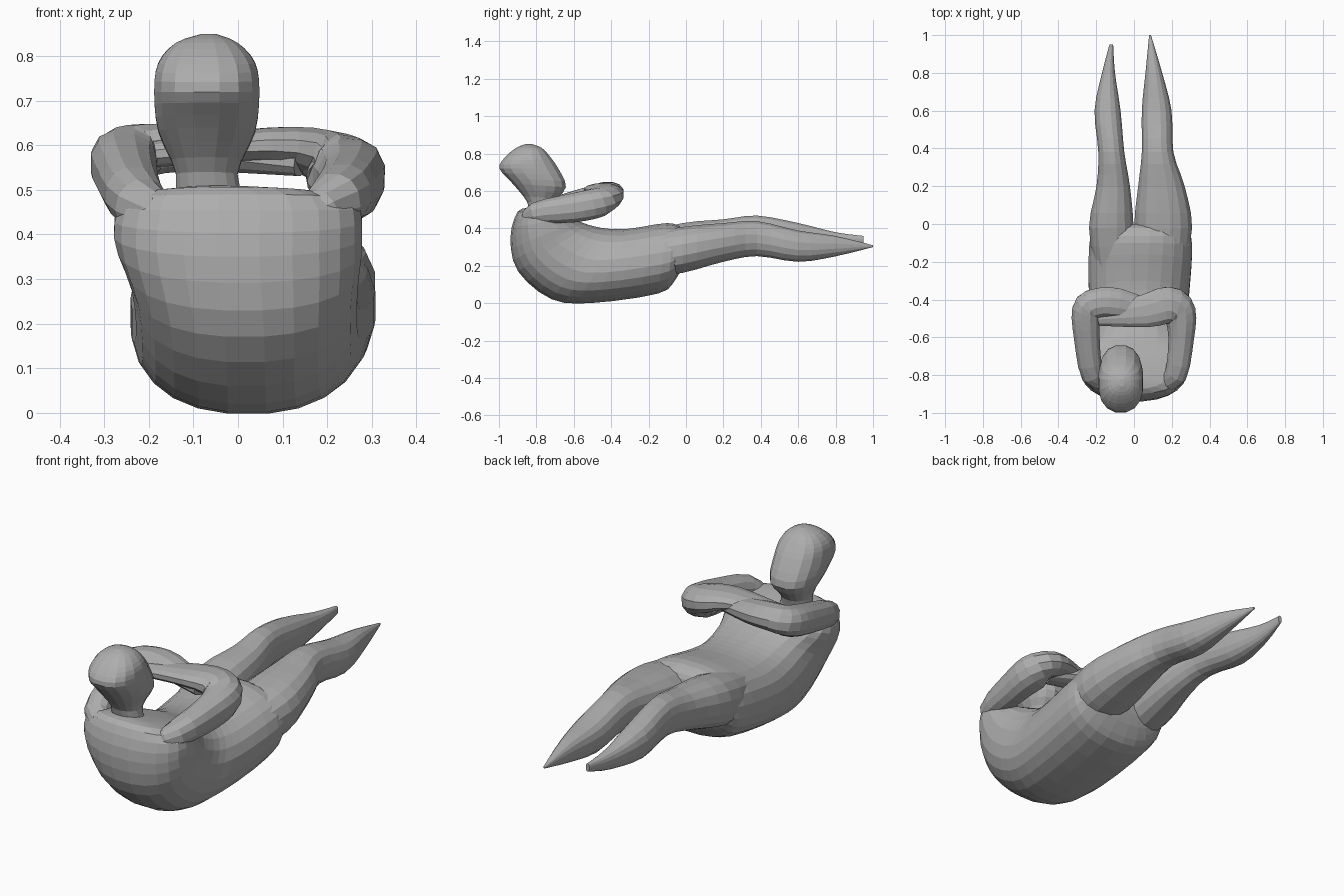
import bpy, bmesh, math
from mathutils import Vector

cube = bpy.data.objects.get("Cube")
if cube:
    bpy.data.objects.remove(cube)

grey = bpy.data.materials.new("clay grey")
grey.use_nodes = True
shade = 0.42
grey.diffuse_color = (shade, shade, shade, 1)
principled = grey.node_tree.nodes["Principled BSDF"]
principled.inputs["Base Color"].default_value = grey.diffuse_color


def resample(rows, steps=3):
    """Catmull-Rom interpolation through rows of numbers."""
    result = []
    last = len(rows) - 1
    for i in range(last):
        before, start, end, after = (rows[min(max(i + k, 0), last)] for k in (-1, 0, 1, 2))
        for step in range(steps):
            t = step / steps
            row = []
            for p, q, r, s in zip(before, start, end, after):
                slope_in, slope_out = (r - p) / 2, (s - q) / 2
                bend = 3 * (r - q) - 2 * slope_in - slope_out
                twist = 2 * (q - r) + slope_in + slope_out
                row.append(q + t * (slope_in + t * (bend + t * twist)))
            result.append(row)
    return result + [list(rows[last])]


def skin(name, rings):
    """Joins rings of points into a closed, flat shaded mesh."""
    bm = bmesh.new()
    loops = [[bm.verts.new(point) for point in ring] for ring in rings]
    count = len(loops[0])
    for lower, upper in zip(loops, loops[1:]):
        for i in range(count):
            j = (i + 1) % count
            bm.faces.new((lower[i], lower[j], upper[j], upper[i]))
    bm.faces.new(loops[0])
    bm.faces.new(loops[-1])
    bmesh.ops.recalc_face_normals(bm, faces=bm.faces)
    mesh = bpy.data.meshes.new(name)
    bm.to_mesh(mesh)
    bm.free()
    mesh.materials.append(grey)
    part = bpy.data.objects.new(name, mesh)
    bpy.context.collection.objects.link(part)


def oval(center, side, up, count, power=0.87):
    """A slightly squared ellipse spanned by two half axes."""
    ring = []
    for i in range(count):
        angle = math.tau * (i + 0.5) / count
        c, s = math.cos(angle), math.sin(angle)
        ring.append(center + side * math.copysign(abs(c) ** power, c)
                    + up * math.copysign(abs(s) ** power, s))
    return ring


def loft(name, rows, count=16):
    """Rows: one outline point (y, z), the opposite one (y, z), x from, x to."""
    rings = []
    for y_a, z_a, y_b, z_b, x_from, x_to in resample(rows):
        middle = Vector((x_from + x_to, y_a + y_b, z_a + z_b)) / 2
        side = Vector((x_to - x_from, 0, 0)) / 2
        up = Vector((0, y_b - y_a, z_b - z_a)) / 2
        rings.append(oval(middle, side, up, count))
    skin(name, rings)


def leg(name, rows):
    """Rows: y, bottom, top, x from, x to."""
    loft(name, [(y, bottom, y, top, x_from, x_to) for y, bottom, top, x_from, x_to in rows])


def arm(name, rows, count=12):
    """Rows: centre x, y, z, then half width and half height."""
    rows = resample(rows)
    points = [Vector(row[:3]) for row in rows]
    rings = []
    for i, (point, row) in enumerate(zip(points, rows)):
        following = points[min(i + 1, len(points) - 1)]
        along = (following - points[max(i - 1, 0)]).normalized()
        side = along.cross(Vector((0, 0, 1))).normalized()
        half_width, half_height = row[3:]
        rings.append(oval(point, side * half_width, side.cross(along) * half_height, count))
    skin(name, rings)


# Torso, from neck base down the curled back to the hips
loft("torso", [
    (-.83, .51, -.74, .49, -.12, .02),
    (-.9, .49, -.67, .47, -.25, .25),
    (-.94, .35, -.6, .45, -.28, .28),
    (-.9, .17, -.52, .42, -.24, .27),
    (-.72, .02, -.42, .4, -.23, .27),
    (-.5, 0, -.3, .4, -.24, .29),
    (-.15, .05, -.1, .43, -.24, .31),
    (-.06, .12, -.02, .4, -.21, .28),
    (-.02, .2, 0, .34, -.12, .18)], count=24)

# Head and neck, from the neck base up to the crown
loft("head", [
    (-.84, .45, -.72, .45, -.15, .03),
    (-.85, .54, -.71, .53, -.14, 0),
    (-.93, .64, -.64, .62, -.18, .04),
    (-1, .72, -.68, .72, -.19, .05),
    (-.97, .78, -.73, .79, -.18, .04),
    (-.91, .83, -.77, .83, -.14, 0),
    (-.86, .85, -.82, .85, -.08, -.05)])

# Legs, from inside the hips to the pointed toes
leg("left_leg", [
    (-.3, .12, .36, .04, .26),
    (-.02, .16, .41, 0, .31),
    (.2, .22, .43, .02, .27),
    (.38, .25, .44, .04, .21),
    (.6, .22, .39, .04, .2),
    (.8, .25, .36, .06, .15),
    (1, .3, .31, .08, .09)])
leg("right_leg", [
    (-.3, .12, .36, -.2, 0),
    (-.02, .18, .43, -.24, 0),
    (.2, .24, .45, -.2, -.02),
    (.38, .28, .47, -.19, -.05),
    (.6, .26, .43, -.21, -.07),
    (.8, .28, .38, -.17, -.1),
    (.95, .32, .36, -.13, -.11)])

# Folded arms, from inside the shoulder round the elbow to the hand
arm("left_arm", [
    (.14, -.84, .42, .04, .04),
    (.22, -.8, .48, .06, .06),
    (.25, -.6, .51, .07, .08),
    (.24, -.47, .54, .09, .08),
    (.18, -.43, .58, .1, .06),
    (.06, -.46, .6, .09, .04),
    (-.19, -.49, .58, .05, .03)])
arm("right_arm", [
    (-.14, -.84, .41, .04, .04),
    (-.22, -.8, .47, .06, .06),
    (-.25, -.6, .53, .07, .07),
    (-.25, -.46, .57, .08, .07),
    (-.2, -.42, .59, .08, .06),
    (-.08, -.42, .59, .08, .05),
    (.14, -.48, .56, .05, .03)])
